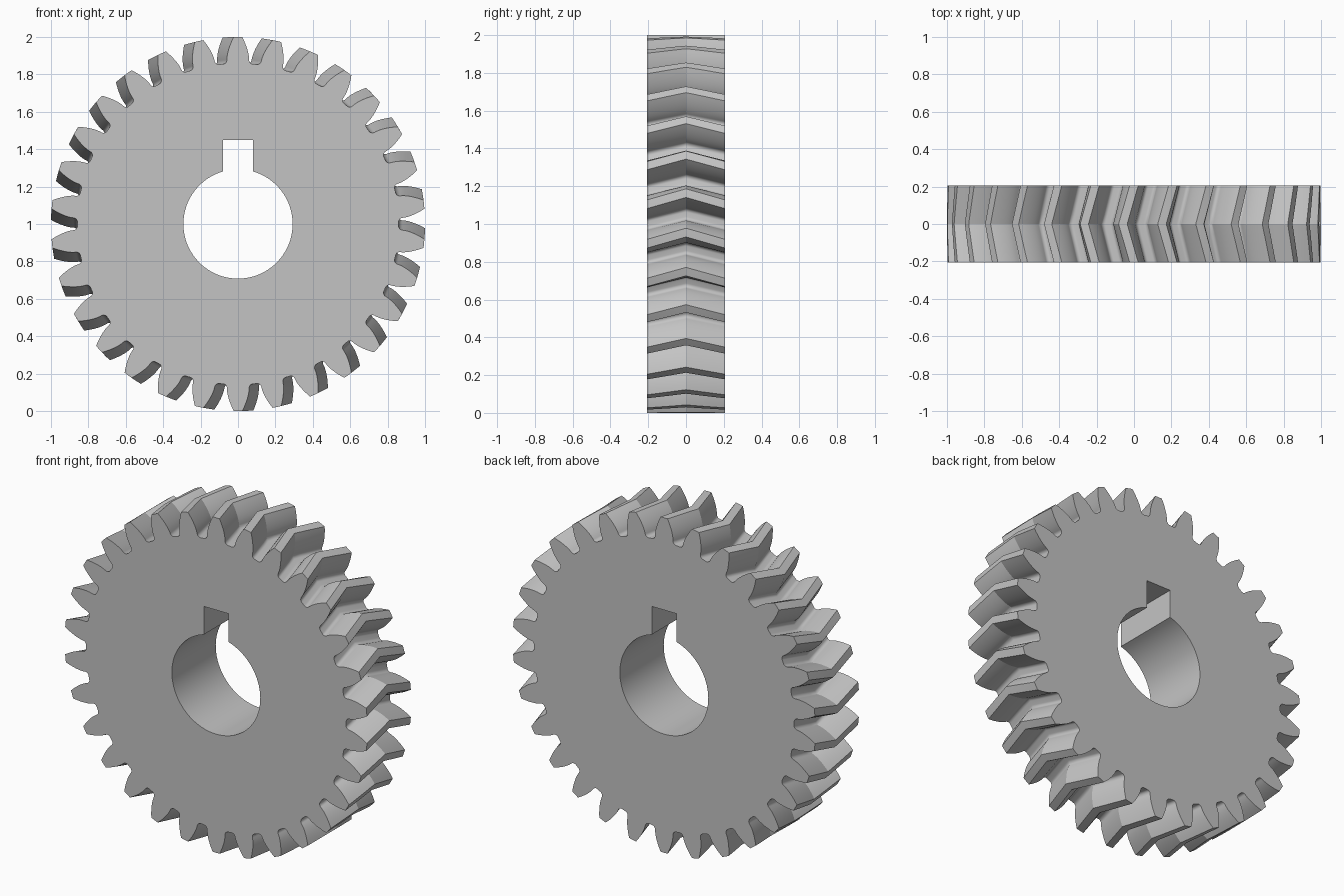
import bpy, bmesh, math

old = bpy.data.objects.get("Cube")
if old:
    bpy.data.objects.remove(old, do_unlink=True)

TEETH = 30
TIP_R, BASE_R, ROOT_R = 1.0, 0.881, 0.859
HALF_WIDTH = 0.207
TWIST = math.radians(3.4)          # rotation of the middle section
BORE_R, KEY_HALF, KEY_TOP = 0.292, 0.081, 0.449
PRESSURE = math.radians(20)


def involute(angle):
    return math.tan(angle) - angle


def half_tooth():
    """(radius, half angle) pairs from the tooth tip down into the root."""
    pitch_half = math.pi / (2 * TEETH) + involute(PRESSURE)
    pts = []
    steps = 8
    for i in range(steps + 1):
        r = TIP_R + (BASE_R - TIP_R) * i / steps
        pts.append((r, pitch_half - involute(math.acos(min(1, BASE_R / r)))))
    base_half = pts[-1][1]
    for i in range(1, 9):          # root fillet
        t = i / 8 * math.pi / 2
        pts.append((ROOT_R + (BASE_R - ROOT_R) * (1 - math.sin(t)),
                    base_half + 0.024 * (1 - math.cos(t))))
    return pts


def gear_outline():
    half = half_tooth()
    tooth = [(r, -a) for r, a in reversed(half)] + [(TIP_R, 0)] + half
    return [(r, a + math.pi / 2 + k * math.tau / TEETH)
            for k in range(TEETH) for r, a in tooth]


def bore_outline():
    """Round bore with a rectangular keyway at the top."""
    start = math.acos(KEY_HALF / BORE_R)
    sweep = math.tau - (math.pi - 2 * start)
    n = 72
    pts = [(BORE_R * math.cos(start - sweep * i / n),
            BORE_R * math.sin(start - sweep * i / n)) for i in range(n + 1)]
    return pts + [(-KEY_HALF, KEY_TOP), (KEY_HALF, KEY_TOP)]


def bridge(bm, a, b):
    n = len(a)
    for i in range(n):
        j = (i + 1) % n
        bm.faces.new((a[i], a[j], b[j], b[i]))


def ring_edges(bm, ring):
    return [bm.edges.get((ring[i], ring[(i + 1) % len(ring)]))
            for i in range(len(ring))]


bm = bmesh.new()

# Double-helical toothed rim: sections twist to the middle and back
outline = gear_outline()
sections = []
for s in range(9):
    f = s / 4 - 1
    turn = TWIST * (1 - abs(f))
    sections.append([bm.verts.new((r * math.cos(a + turn), f * HALF_WIDTH,
                                   1 + r * math.sin(a + turn)))
                     for r, a in outline])
for a, b in zip(sections, sections[1:]):
    bridge(bm, a, b)

# Bore and keyway walls
bore = [[bm.verts.new((x, y, 1 + z)) for x, z in bore_outline()]
        for y in (-HALF_WIDTH, HALF_WIDTH)]
bridge(bm, bore[0], bore[1])

# Flat front and back faces around the bore
for outer, inner, side in ((sections[0], bore[0], -1), (sections[-1], bore[1], 1)):
    bmesh.ops.triangle_fill(bm, use_beauty=True, normal=(0, side, 0),
                            edges=ring_edges(bm, outer) + ring_edges(bm, inner))
bmesh.ops.recalc_face_normals(bm, faces=bm.faces[:])

mesh = bpy.data.meshes.new("herringbone_gear")
bm.to_mesh(mesh)
bm.free()
gear = bpy.data.objects.new("herringbone_gear", mesh)
bpy.context.collection.objects.link(gear)

# Plain grey metal
grey = bpy.data.materials.new("grey_metal")
grey.use_nodes = True
colour = (0.55, 0.55, 0.55, 1)
grey.diffuse_color = colour
grey.node_tree.nodes["Principled BSDF"].inputs["Base Color"].default_value = colour
mesh.materials.append(grey)

# Smooth flanks and bore, crisp tips, rims and chevron ridge
bpy.ops.object.select_all(action="DESELECT")
gear.select_set(True)
bpy.context.view_layer.objects.active = gear
bpy.ops.object.shade_smooth_by_angle(angle=math.radians(24))
